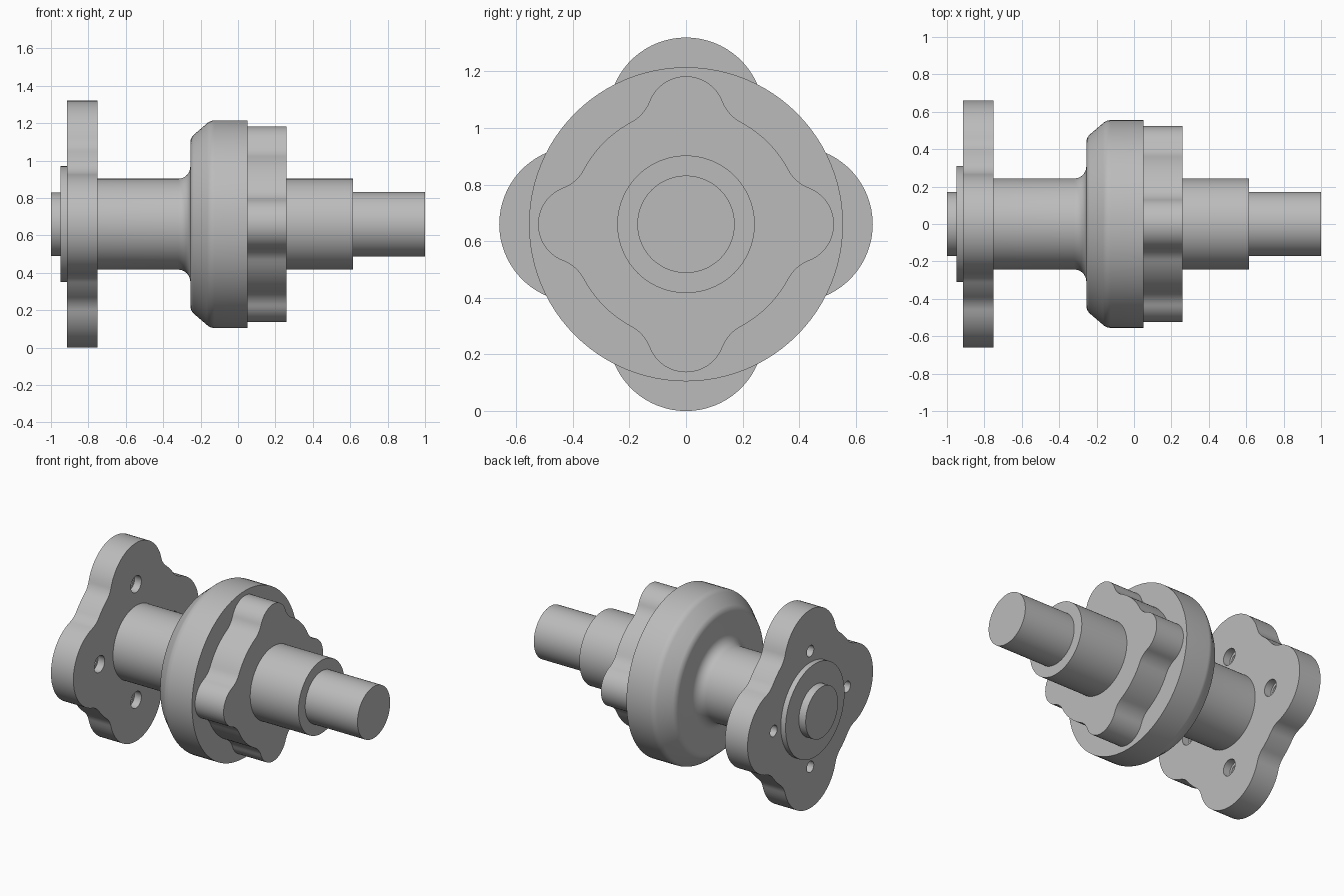
import bpy
import bmesh
from math import acos, atan2, cos, degrees, pi, radians, sin
from mathutils import Matrix, Vector

AXIS_Z = 0.66      # height of the shaft axis
LOBE_C = 0.385     # distance of lobe and bolt centres from the axis
FLANGE = (-0.915, -0.75)

if "Cube" in bpy.data.objects:
    bpy.data.objects.remove(bpy.data.objects["Cube"])

steel = bpy.data.materials.new("steel_grey")
steel.use_nodes = True
grey = (0.5, 0.5, 0.5, 1)
steel.diffuse_color = grey
steel.node_tree.nodes["Principled BSDF"].inputs["Base Color"].default_value = grey


def finish(name, bm):
    """Turn a bmesh into a named, smooth shaded object."""
    bmesh.ops.recalc_face_normals(bm, faces=bm.faces)
    mesh = bpy.data.meshes.new(name)
    bm.to_mesh(mesh)
    bm.free()
    mesh.materials.append(steel)
    obj = bpy.data.objects.new(name, mesh)
    obj.location.z = AXIS_Z
    bpy.context.collection.objects.link(obj)
    return obj


def smooth(obj):
    bpy.ops.object.select_all(action="DESELECT")
    obj.select_set(True)
    bpy.context.view_layer.objects.active = obj
    bpy.ops.object.shade_smooth_by_angle(angle=radians(30))


def arc(cx, cy, r, start, end, steps=8):
    """Points on an arc, angles in degrees."""
    angles = [radians(start + (end - start) * i / steps) for i in range(steps + 1)]
    return [(cx + r * cos(a), cy + r * sin(a)) for a in angles]


def revolve(name, profile, segments=96, offset=(0, 0)):
    """Spin an (x, radius) profile about the x axis and cap both ends."""
    bm = bmesh.new()
    rings = []
    for x, r in profile:
        rings.append([bm.verts.new((x, offset[0] + r * cos(2 * pi * i / segments),
                                    offset[1] + r * sin(2 * pi * i / segments)))
                      for i in range(segments)])
    for a, b in zip(rings, rings[1:]):
        for i in range(segments):
            j = (i + 1) % segments
            bm.faces.new((a[i], a[j], b[j], b[i]))
    bm.faces.new(rings[0])
    bm.faces.new(rings[-1])
    return finish(name, bm)


def lobed_plate(name, x0, x1, base_r, lobe_r, fillet_r):
    """Four round lobes blended into a base circle by concave fillets."""
    d = base_r + fillet_r
    theta = acos((d * d + LOBE_C ** 2 - (lobe_r + fillet_r) ** 2) / (2 * d * LOBE_C))
    fx, fy = d * cos(theta), d * sin(theta)
    t = degrees(theta)
    phi = degrees(atan2(fy, fx - LOBE_C))
    # one quarter: lobe, fillet, base arc, fillet
    fillet = arc(fx, fy, fillet_r, phi + 180, t + 180, 10)
    quarter = arc(LOBE_C, 0, lobe_r, -phi, phi, 28)
    quarter += fillet[1:]
    quarter += arc(0, 0, base_r, t, 90 - t, 10)[1:]
    quarter += [(y, x) for x, y in reversed(fillet)][1:-1]
    bm = bmesh.new()
    ring = []
    for k in range(4):
        turn = Matrix.Rotation(k * pi / 2, 2)
        for p in quarter:
            y, z = turn @ Vector(p)
            ring.append(bm.verts.new((x0, y, z)))
    face = bm.faces.new(ring)
    grown = bmesh.ops.extrude_face_region(bm, geom=[face], use_keep_orig=True)
    moved = [v for v in grown["geom"] if isinstance(v, bmesh.types.BMVert)]
    bmesh.ops.translate(bm, verts=moved, vec=(x1 - x0, 0, 0))
    return finish(name, bm)


# Shaft with rounded hub, swept from a single profile
hub = [(-0.80, 0.243), (-0.32, 0.243)]
hub += arc(-0.32, 0.308, 0.065, -90, 0)[1:]
hub += arc(-0.195, 0.435, 0.06, 180, 135)
hub += arc(-0.125, 0.495, 0.06, 135, 90)
hub += [(0.05, 0.555), (0.05, 0.243), (0.615, 0.243), (0.615, 0.172), (1.0, 0.172)]
smooth(revolve("shaft_and_hub", hub))

# Stepped boss and pilot on the flange end
smooth(revolve("end_boss", [(-1.0, 0.17), (-0.95, 0.17), (-0.95, 0.31), (-0.90, 0.31)]))

# Small lobed cam against the hub
smooth(lobed_plate("lobed_cam", 0.04, 0.26, 0.41, 0.138, 0.14))

# Large lobed flange with four stepped bolt holes
flange = lobed_plate("lobed_flange", *FLANGE, 0.50, 0.275, 0.14)
x0, x1 = FLANGE
bolt = [(x0 - 0.05, 0.037), (x1 - 0.05, 0.037), (x1 - 0.05, 0.055), (x1 + 0.05, 0.055)]
for k in range(4):
    where = (LOBE_C * cos(k * pi / 2), LOBE_C * sin(k * pi / 2))
    cutter = revolve("bolt_cutter", bolt, 32, where)
    cutter.hide_render = True
    cut = flange.modifiers.new("bolt_hole", "BOOLEAN")
    cut.operation = "DIFFERENCE"
    cut.solver = "EXACT"
    cut.object = cutter
    bpy.context.view_layer.objects.active = flange
    bpy.ops.object.modifier_apply(modifier=cut.name)
    bpy.data.objects.remove(cutter)
smooth(flange)
